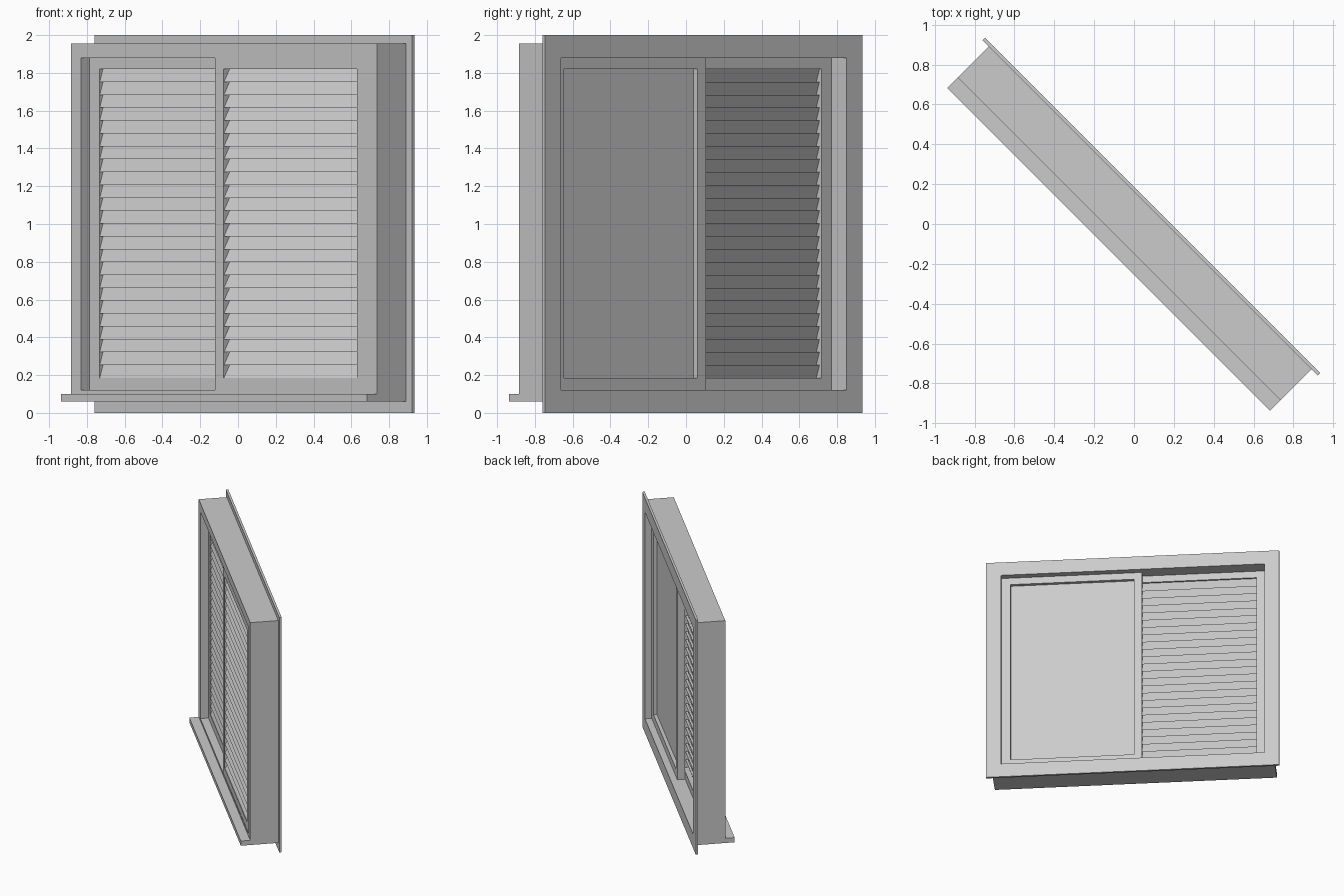
import bpy, bmesh
from math import radians
from mathutils import Matrix

cube = bpy.data.objects.get("Cube")
if cube:
    bpy.data.objects.remove(cube)

# One painted finish for the whole window
paint = bpy.data.materials.new("grey_paint")
paint.use_nodes = True
colour = (0.6, 0.6, 0.6, 1)
paint.diffuse_color = colour
paint.node_tree.nodes["Principled BSDF"].inputs["Base Color"].default_value = colour

# The window is built along x, then turned diagonally
TURN = Matrix.Rotation(radians(-45), 4, "Z")


def finish(name, bm):
    bmesh.ops.recalc_face_normals(bm, faces=bm.faces)
    mesh = bpy.data.meshes.new(name)
    bm.to_mesh(mesh)
    bm.free()
    mesh.materials.append(paint)
    obj = bpy.data.objects.new(name, mesh)
    obj.matrix_world = TURN
    bpy.context.collection.objects.link(obj)


def prism(bm, section, x0, x1):
    """Extrude a (y, z) cross-section from x0 to x1."""
    face = bm.faces.new([bm.verts.new((x0, y, z)) for y, z in section])
    ext = bmesh.ops.extrude_face_region(bm, geom=[face])
    verts = [g for g in ext["geom"] if isinstance(g, bmesh.types.BMVert)]
    bmesh.ops.translate(bm, verts=verts, vec=(x1 - x0, 0, 0))


def box(name, x, y, z):
    bm = bmesh.new()
    prism(bm, [(y[0], z[0]), (y[1], z[0]), (y[1], z[1]), (y[0], z[1])], *x)
    finish(name, bm)


def ring(name, outer, inner, y0, y1):
    """Rectangular frame; outer and inner are (x0, x1, z0, z1)."""
    bm = bmesh.new()

    def loop(r, y):
        return [bm.verts.new((r[i], y, r[j])) for i, j in ((0, 2), (1, 2), (1, 3), (0, 3))]

    loops = [loop(outer, y0), loop(inner, y0), loop(inner, y1), loop(outer, y1)]
    for a, b in zip(loops, loops[1:] + loops[:1]):
        for i in range(4):
            k = (i + 1) % 4
            bm.faces.new((a[i], a[k], b[k], b[i]))
    finish(name, bm)


def louvers(name, x0, x1, front, run, thick, count=24):
    """Overlapping slats, lower edges tilted towards the front."""
    bm = bmesh.new()
    pitch = (SASH_TOP - SASH_BOTTOM) / count
    for i in range(count):
        z0 = SASH_BOTTOM + i * pitch
        z1 = z0 + pitch
        prism(bm, [(front, z0), (front + thick, z0),
                   (front + run + thick, z1), (front + run, z1)], x0, x1)
    finish(name, bm)


# Outer casing, back trim and sill
opening = (-1.07, 1.07, 0.12, 1.88)
ring("casing", (-1.145, 1.145, 0.06, 1.955), opening, -0.106, 0.114)
ring("back_trim", (-1.19, 1.19, 0, 2), opening, 0.114, 0.133)
box("sill", (-1.145, 1.145), (-0.18, -0.106), (0.06, 0.1))

# Three sliding sashes, one behind the other
SASH_BOTTOM, SASH_TOP = 0.185, 1.82
left_outer, left_inner = (-1.07, 0.07, 0.12, 1.88), (-0.995, 0.005, SASH_BOTTOM, SASH_TOP)
right_outer, right_inner = (-0.07, 1.07, 0.12, 1.88), (-0.005, 0.995, SASH_BOTTOM, SASH_TOP)
ring("front_sash", right_outer, right_inner, -0.104, -0.045)
ring("middle_sash", left_outer, left_inner, -0.043, 0.019)
ring("back_sash", right_outer, right_inner, 0.021, 0.08)

# Slats of the two shutters and the plain back panel
louvers("front_sash_slats", -0.005, 0.995, -0.1, 0.042, 0.012)
louvers("middle_sash_slats", -0.995, 0.005, -0.04, 0.024, 0.02)
box("back_panel", (-0.005, 0.995), (0.04, 0.052), (SASH_BOTTOM, SASH_TOP))
